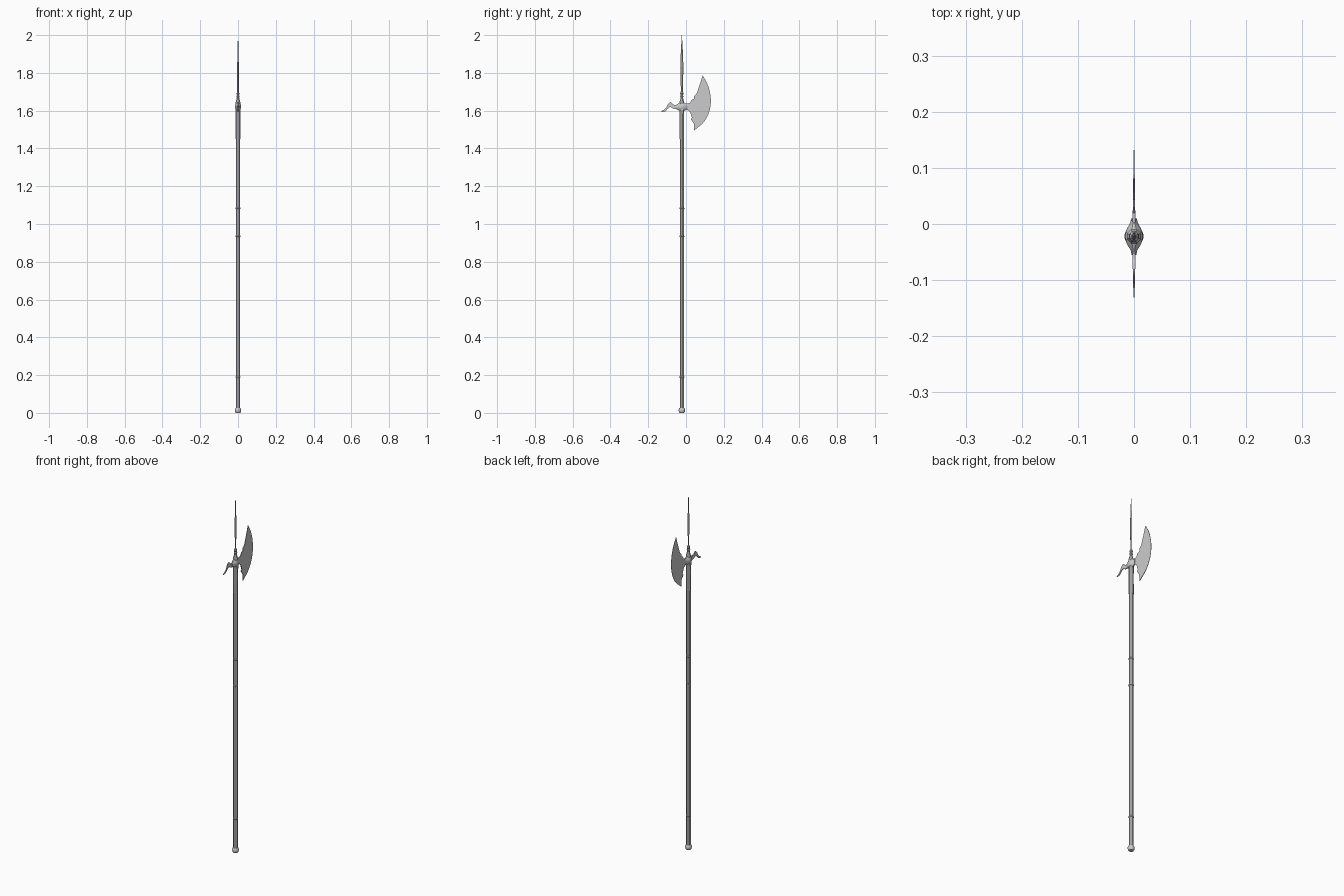
import bpy, math
from mathutils import Vector

if "Cube" in bpy.data.objects:
    bpy.data.objects.remove(bpy.data.objects["Cube"])

CY = -0.022  # y of the shaft axis


def make(name, verts, faces, smooth=None):
    me = bpy.data.meshes.new(name)
    me.from_pydata(verts, [], faces)
    ob = bpy.data.objects.new(name, me)
    bpy.context.collection.objects.link(ob)
    bpy.ops.object.select_all(action='DESELECT')
    ob.select_set(True)
    bpy.context.view_layer.objects.active = ob
    bpy.ops.object.mode_set(mode='EDIT')
    bpy.ops.mesh.select_all(action='SELECT')
    bpy.ops.mesh.normals_make_consistent(inside=False)
    bpy.ops.object.mode_set(mode='OBJECT')
    if smooth:
        bpy.ops.object.shade_smooth_by_angle(angle=math.radians(smooth))
    return ob


def loft(name, rings, smooth=None):
    n = len(rings[0])
    faces = [(i * n + j, i * n + (j + 1) % n, (i + 1) * n + (j + 1) % n, (i + 1) * n + j)
             for i in range(len(rings) - 1) for j in range(n)]
    faces += [tuple(range(n)), tuple(range((len(rings) - 1) * n, len(rings) * n))]
    return make(name, [v for r in rings for v in r], faces, smooth)


def upright(name, profile, sides, smooth=None, turn=0.5):
    """Loft along z; profile rows are (half x, half y, z)."""
    ang = [2 * math.pi * (j + turn) / sides for j in range(sides)]
    return loft(name, [[(rx * math.cos(a), CY + ry * math.sin(a), z) for a in ang]
                       for rx, ry, z in profile], smooth)


def curve(pts, steps=5):
    """Smooth line through the given points."""
    p = [Vector(q) for q in pts]
    p = [2 * p[0] - p[1]] + p + [2 * p[-1] - p[-2]]
    out = []
    for a, b, c, d in zip(p, p[1:], p[2:], p[3:]):
        for k in range(steps):
            t = k / steps
            out.append(0.5 * (2 * b + (c - a) * t + (2 * a - 5 * b + 4 * c - d) * t * t
                              + (3 * b - a - 3 * c + d) * t ** 3))
    return out + [p[-2]]


def plate(name, outline, half):
    """Flat part in the yz plane; half(y) is its half thickness."""
    loft(name, [[(s * half(q[0]), q[0], q[1]) for q in outline] for s in (-1, 1)])


# Shaft and butt cap
upright("shaft", [(.0118, .0118, .01), (.0118, .0118, 1.6)], 8)
upright("butt_cap", [(.012, .012, 0), (.016, .016, .006), (.0172, .0172, .014),
                     (.0165, .0165, .021), (.0125, .0125, .027)], 16, 40)

# Rings around the shaft
for i, z in enumerate((.19, .935, 1.083)):
    upright(f"shaft_ring_{i + 1}", [(.0118, .0118, z - .004), (.0138, .0138, z - .002),
                                    (.0138, .0138, z + .002), (.0118, .0118, z + .004)], 12, 40)

# Socket and side straps
upright("socket", [(.0125, .0125, 1.45), (.0125, .0125, 1.458), (.0122, .0122, 1.46),
                   (.0125, .0125, 1.6), (.0135, .0135, 1.645),
                   (.009, .009, 1.66), (.006, .006, 1.672)], 8)
for s, side in ((-1, "left"), (1, "right")):
    rows = [(.004, 1.45), (.0045, 1.46), (.0035, 1.56), (.006, 1.61)]
    loft(f"strap_{side}", [[(s * .010, CY - w, z), (s * .010, CY + w, z),
                            (s * .0135, CY + w, z), (s * .0135, CY - w, z)] for w, z in rows])

# Hub holding the blade and the beak
hub = [(-.055, .0045, .010, 1.620), (-.047, .006, .014, 1.620), (-.036, .013, .021, 1.621),
       (-.022, .0168, .025, 1.621), (-.008, .013, .022, 1.621), (.002, .007, .016, 1.621),
       (.010, .005, .018, 1.621)]
loft("head_hub", [[(hx * math.cos(a), y, z + hz * math.sin(a))
                   for a in [math.pi * (j + .5) / 6 for j in range(12)]]
                  for y, hx, hz, z in hub], 35)

# Axe blade, thinning towards the cutting edge
edge = curve([(.088, 1.787), (.112, 1.745), (.127, 1.695), (.1315, 1.643),
              (.121, 1.588), (.093, 1.538), (.043, 1.495)])
back = [(.042, 1.53), (.025, 1.556), (.032, 1.562), (.022, 1.592), (.004, 1.606),
        (.004, 1.638), (.02, 1.640), (.030, 1.657), (.043, 1.664), (.043, 1.676),
        (.056, 1.690), (.072, 1.735)]
plate("axe_blade", [tuple(p) for p in edge] + back, lambda y: .0026 - .0155 * y)

# Hooked beak
top = curve([(-.05, 1.631), (-.066, 1.632), (-.080, 1.645), (-.094, 1.636),
             (-.108, 1.612), (-.131, 1.597)], 4)
low = curve([(-.130, 1.593), (-.112, 1.595), (-.098, 1.609), (-.083, 1.619),
             (-.066, 1.610), (-.05, 1.609)], 4)
plate("beak", [tuple(p) for p in top + low], lambda y: .0008 + .026 * (y + .135))

# Collar and top spike
upright("spike_collar", [(.006, .006, 1.668), (.0095, .0095, 1.676), (.006, .006, 1.683),
                         (.0085, .0105, 1.690), (.005, .006, 1.700)], 8)
upright("spike", [(.0045, .006, 1.69), (.004, .0055, 1.72), (.0045, .0085, 1.83),
                  (.003, .0055, 1.91), (.0004, .0005, 2.0)], 4, turn=0)
